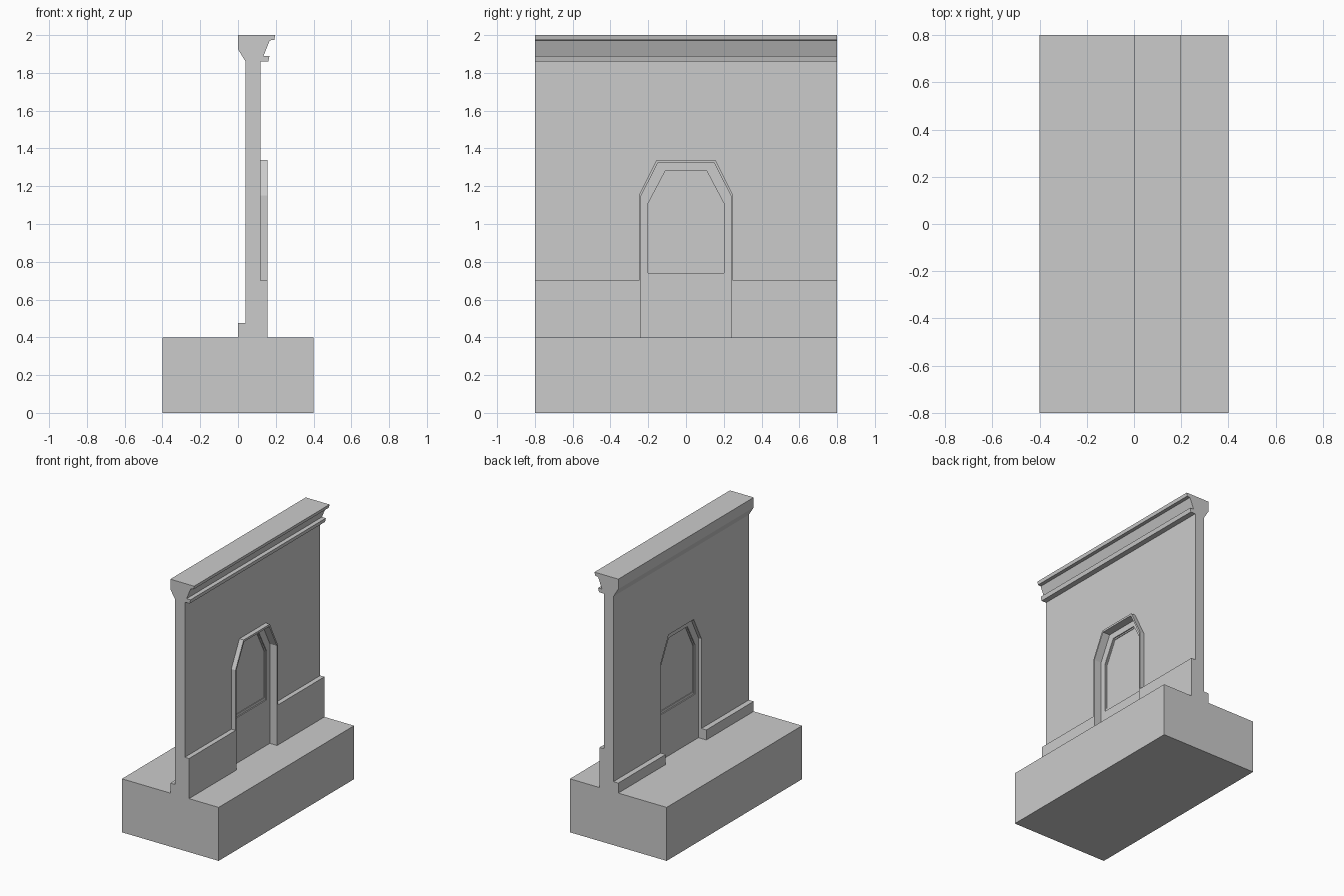
import bpy, bmesh

if "Cube" in bpy.data.objects:
    bpy.data.objects.remove(bpy.data.objects["Cube"])


def prism(name, outline, axis, a, b):
    """Extrude a 2D outline along 'X' (points are y,z) or 'Y' (points are x,z)."""
    bm = bmesh.new()
    place = lambda p: (a, p[0], p[1]) if axis == 'X' else (p[0], a, p[1])
    face = bm.faces.new([bm.verts.new(place(p)) for p in outline])
    ext = bmesh.ops.extrude_face_region(bm, geom=[face])
    verts = [v for v in ext['geom'] if isinstance(v, bmesh.types.BMVert)]
    vec = (b - a, 0, 0) if axis == 'X' else (0, b - a, 0)
    bmesh.ops.translate(bm, verts=verts, vec=vec)
    bmesh.ops.recalc_face_normals(bm, faces=bm.faces[:])
    mesh = bpy.data.meshes.new(name)
    bm.to_mesh(mesh)
    bm.free()
    obj = bpy.data.objects.new(name, mesh)
    bpy.context.collection.objects.link(obj)
    return obj


def arch(half, bottom, shoulder, top_half, top):
    """Doorway outline with clipped upper corners."""
    right = [(half, bottom), (half, shoulder), (top_half, top)]
    return right + [(-y, z) for y, z in reversed(right)]


def cut(obj, outline):
    """Cut an opening right through along x."""
    cutter = prism("opening_cutter", outline, 'X', -0.5, 0.5)
    cutter.hide_render = True
    mod = obj.modifiers.new("opening", 'BOOLEAN')
    mod.operation = 'DIFFERENCE'
    mod.solver = 'EXACT'
    mod.object = cutter
    bpy.context.view_layer.objects.active = obj
    bpy.ops.object.modifier_apply(modifier=mod.name)
    bpy.data.objects.remove(cutter)


doorway = arch(0.24, 0.4, 1.145, 0.148, 1.325)
window = arch(0.2, 0.74, 1.11, 0.11, 1.28)
glazing = arch(0.19, 0.76, 1.105, 0.105, 1.27)

# Foundation block
prism("foundation", [(-0.4, 0), (0.4, 0), (0.4, 0.4), (-0.4, 0.4)], 'Y', -0.8, 0.8)

# Wall section: plinths, wall faces and moulded cornice
section = [(0, 0.4), (0.155, 0.4), (0.155, 0.7), (0.12, 0.7), (0.12, 1.86),
           (0.16, 1.86), (0.167, 1.89), (0.135, 1.89), (0.168, 1.972),
           (0.192, 1.975), (0.197, 2), (0, 2), (0, 1.925), (0.04, 1.86),
           (0.04, 0.475), (0, 0.475)]
wall = prism("wall", section, 'Y', -0.8, 0.8)
cut(wall, arch(0.24, 0.3, 1.145, 0.148, 1.325))

# Raised surround above the plinth
surround = prism("door_surround", arch(0.25, 0.7, 1.15, 0.155, 1.34), 'X', 0.115, 0.155)
cut(surround, arch(0.24, 0.3, 1.145, 0.148, 1.325))

# Door leaf, window sash and pane
door = prism("door_leaf", doorway, 'X', 0.065, 0.095)
cut(door, window)
sash = prism("window_sash", window, 'X', 0.073, 0.087)
cut(sash, glazing)
prism("window_pane", glazing, 'X', 0.078, 0.082)
